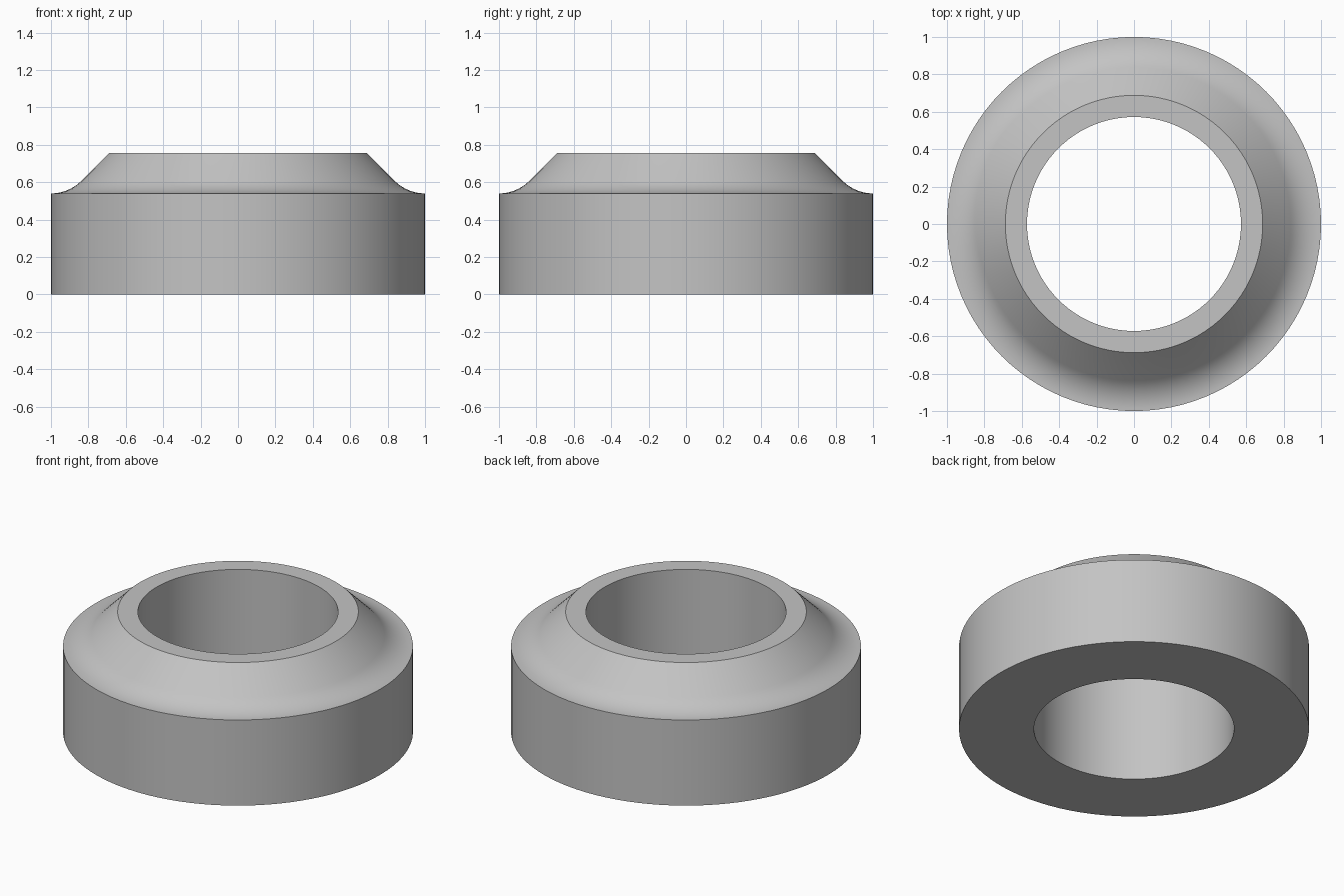
import bpy, bmesh, math

cube = bpy.data.objects.get("Cube")
if cube:
    bpy.data.objects.remove(cube, do_unlink=True)

SEGMENTS = 96
BORE, OUTER, LIP = 0.572, 1.0, 0.688
SHOULDER, TOP = 0.54, 0.757
FILLET, STEPS = 0.229, 10

# Plain grey metal
grey = bpy.data.materials.new("grey_metal")
grey.use_nodes = True
colour = (0.55, 0.55, 0.55, 1)
grey.diffuse_color = colour
grey.node_tree.nodes["Principled BSDF"].inputs["Base Color"].default_value = colour

# Cross-section: straight wall, concave fillet, 45 degree cone, flat lip, bore
profile = [(BORE, 0), (OUTER, 0)]
for i in range(STEPS + 1):
    a = math.radians(45) * i / STEPS
    profile.append((OUTER - FILLET * math.sin(a),
                    SHOULDER + FILLET * (1 - math.cos(a))))
profile += [(LIP, TOP), (BORE, TOP)]

# Revolve the closed section around z
bm = bmesh.new()
verts = [bm.verts.new((r, 0, z)) for r, z in profile]
edges = [bm.edges.new((verts[i - 1], verts[i])) for i in range(len(verts))]
bmesh.ops.spin(bm, geom=verts + edges, cent=(0, 0, 0), axis=(0, 0, 1),
               angle=math.tau, steps=SEGMENTS, use_merge=True)
bmesh.ops.remove_doubles(bm, verts=bm.verts[:], dist=0.0001)
bmesh.ops.recalc_face_normals(bm, faces=bm.faces[:])

mesh = bpy.data.meshes.new("collar_ring")
bm.to_mesh(mesh)
bm.free()
mesh.materials.append(grey)
ring = bpy.data.objects.new("collar_ring", mesh)
bpy.context.collection.objects.link(ring)

# Smooth curves, sharp rims
bpy.ops.object.select_all(action="DESELECT")
ring.select_set(True)
bpy.context.view_layer.objects.active = ring
bpy.ops.object.shade_smooth_by_angle(angle=math.radians(30))
